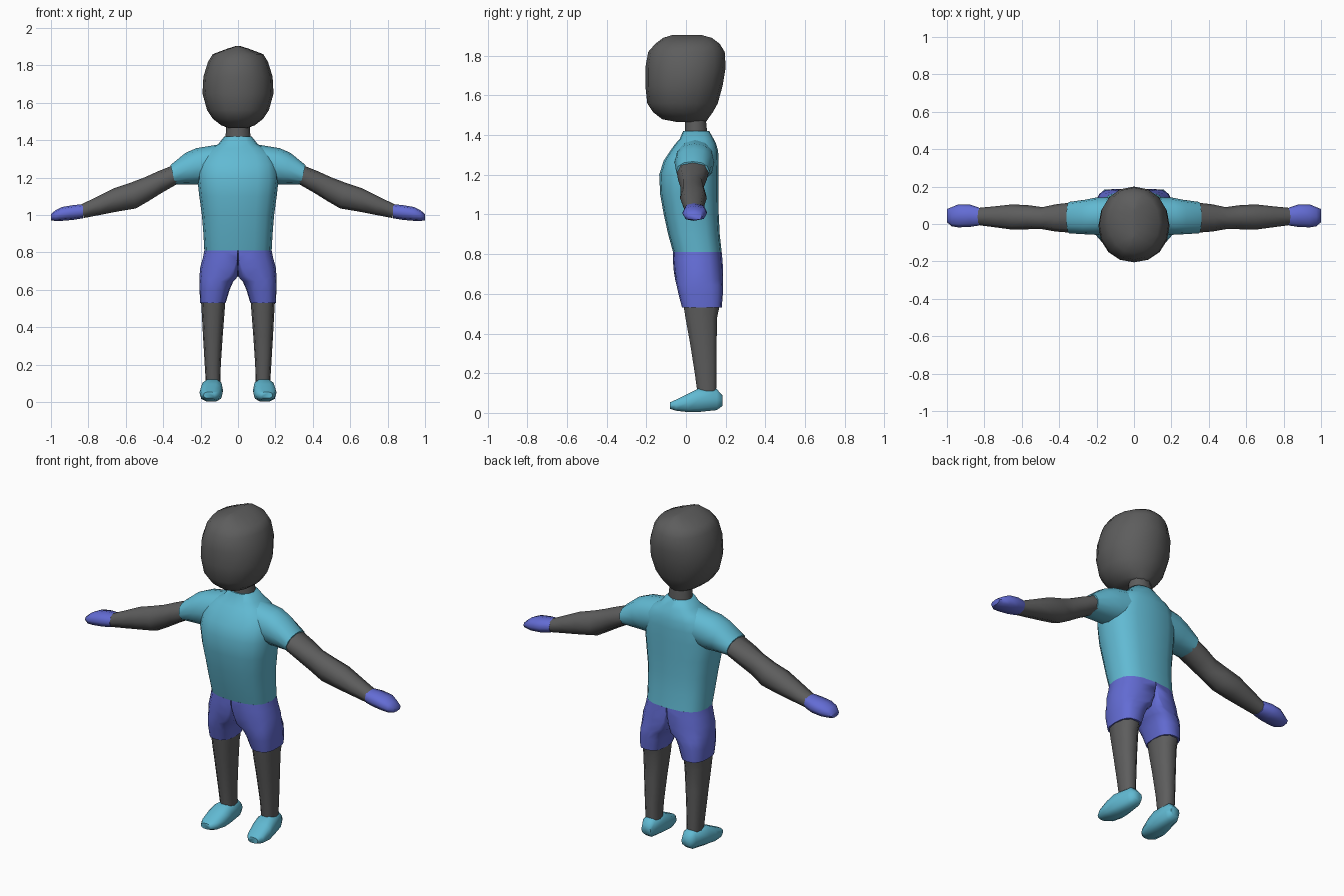
import bpy, bmesh, math


def material(name, colour):
    m = bpy.data.materials.new(name)
    m.diffuse_color = (*colour, 1)
    return m


SKIN = material("charcoal", (0.11, 0.11, 0.11))
TEAL = material("teal", (0.12, 0.49, 0.65))
BLUE = material("violet blue", (0.125, 0.15, 0.66))


def power(v, e):
    return math.copysign(abs(v) ** e, v)


def loft(name, mat, axis, rings, sides=12, square=1.0, tilt=0.0, mirror=False):
    """Skin rounded rings (pos, u0, u1, v0, v1[, uc]) stacked along an axis.
    u, v are x, y for axis z; y, z for axis x; x, z for axis y."""
    bm = bmesh.new()
    loops = []
    for pos, u0, u1, v0, v1, *rest in rings:
        uc = rest[0] if rest else (u0 + u1) / 2
        vc, hv = (v0 + v1) / 2, (v1 - v0) / 2
        loop = []
        for i in range(sides):
            a = 2 * math.pi * i / sides
            c, s = power(math.cos(a), square), power(math.sin(a), square)
            u = uc + c * ((u1 - uc) if c > 0 else (uc - u0))
            v = vc + s * hv
            p = pos + tilt * (v - vc)
            co = {"z": (u, v, p), "x": (p, u, v), "y": (u, p, v)}[axis]
            loop.append(bm.verts.new(co))
        loops.append(loop)
    for a, b in zip(loops, loops[1:]):
        for i in range(sides):
            j = (i + 1) % sides
            bm.faces.new((a[i], a[j], b[j], b[i]))
    bm.faces.new(loops[0][::-1])
    bm.faces.new(loops[-1])
    bmesh.ops.recalc_face_normals(bm, faces=bm.faces)
    mesh = bpy.data.meshes.new(name)
    bm.to_mesh(mesh)
    bm.free()
    mesh.materials.append(mat)
    ob = bpy.data.objects.new(name, mesh)
    bpy.context.collection.objects.link(ob)
    bpy.ops.object.select_all(action="DESELECT")
    ob.select_set(True)
    bpy.context.view_layer.objects.active = ob
    bpy.ops.object.shade_smooth_by_angle(angle=math.radians(60))
    if mirror:
        ob.modifiers.new("Mirror", "MIRROR").use_mirror_merge = False
    return ob


# Head and neck
loft("head", SKIN, "z", [
    (1.465, -.05, .05, -.04, .10), (1.48, -.09, .09, -.12, .11),
    (1.515, -.135, .135, -.165, .135), (1.56, -.165, .165, -.195, .16),
    (1.65, -.19, .19, -.205, .185), (1.74, -.185, .185, -.205, .20),
    (1.82, -.16, .16, -.19, .195), (1.86, -.135, .135, -.155, .17),
    (1.89, -.055, .055, -.115, .13), (1.904, -.01, .01, -.07, .08)],
    sides=16, square=0.95)
loft("neck", SKIN, "z", [(1.37, -.07, .07, -.01, .11), (1.43, -.066, .066, -.008, .108),
                         (1.51, -.06, .06, -.01, .10)], sides=10)

# Shirt body, narrowing at the shoulders into the collar
loft("shirt_body", TEAL, "z", [
    (.81, -.18, .18, -.065, .18), (.90, -.185, .185, -.09, .17),
    (1.0, -.193, .193, -.112, .165), (1.10, -.207, .207, -.13, .165),
    (1.20, -.218, .218, -.135, .165), (1.27, -.212, .212, -.113, .165),
    (1.32, -.19, .19, -.08, .162), (1.355, -.15, .15, -.055, .152),
    (1.38, -.105, .105, -.032, .14), (1.42, -.073, .073, -.015, .117)],
    sides=16, square=0.75)

# Arms: sleeve, forearm, hand
loft("sleeve", TEAL, "x", [
    (.08, -.05, .145, 1.18, 1.377), (.20, -.058, .142, 1.165, 1.357),
    (.26, -.055, .13, 1.163, 1.332), (.348, -.05, .118, 1.163, 1.267)],
    sides=12, square=0.9, tilt=0.25, mirror=True)
loft("arm", SKIN, "x", [
    (.335, -.047, .115, 1.166, 1.267), (.42, -.04, .105, 1.118, 1.232),
    (.49, -.028, .09, 1.075, 1.20), (.56, -.028, .10, 1.035, 1.173),
    (.65, -.03, .105, 1.02, 1.143), (.74, -.018, .095, 1.002, 1.10),
    (.832, -.006, .086, .984, 1.056)],
    sides=8, square=0.85, tilt=0.2, mirror=True)
loft("hand", BLUE, "x", [
    (.828, -.008, .088, .983, 1.058), (.88, -.016, .105, .974, 1.053),
    (.94, -.018, .105, .969, 1.043), (.975, -.012, .09, .968, 1.026),
    (1.0, .01, .08, .972, 1.005)],
    sides=8, square=0.8, mirror=True)

# Shorts: each half is flat at the middle, then parts into a leg
loft("shorts", BLUE, "z", [
    (.53, .066, .202, -.02, .18, .134), (.60, .045, .206, -.038, .186, .12),
    (.645, .025, .207, -.048, .187, .095), (.672, 0, .206, -.055, .187, .05),
    (.72, 0, .202, -.062, .187, .02), (.77, 0, .188, -.066, .184, .004),
    (.81, 0, .18, -.065, .18, .002)],
    sides=16, square=0.75, mirror=True)

# Lower legs and shoes
loft("leg", SKIN, "z", [
    (.10, .094, .172, .056, .154), (.20, .092, .178, .042, .156),
    (.35, .082, .187, .018, .157), (.48, .072, .194, -.006, .16),
    (.535, .068, .197, -.015, .172)],
    sides=10, square=0.8, mirror=True)
loft("shoe", TEAL, "y", [
    (-.08, .12, .185, .02, .054), (-.05, .096, .202, .01, .068),
    (.01, .082, .206, .002, .098), (.06, .08, .198, .002, .124),
    (.155, .088, .176, .012, .122), (.185, .10, .16, .035, .088)],
    sides=10, square=0.75, mirror=True)
